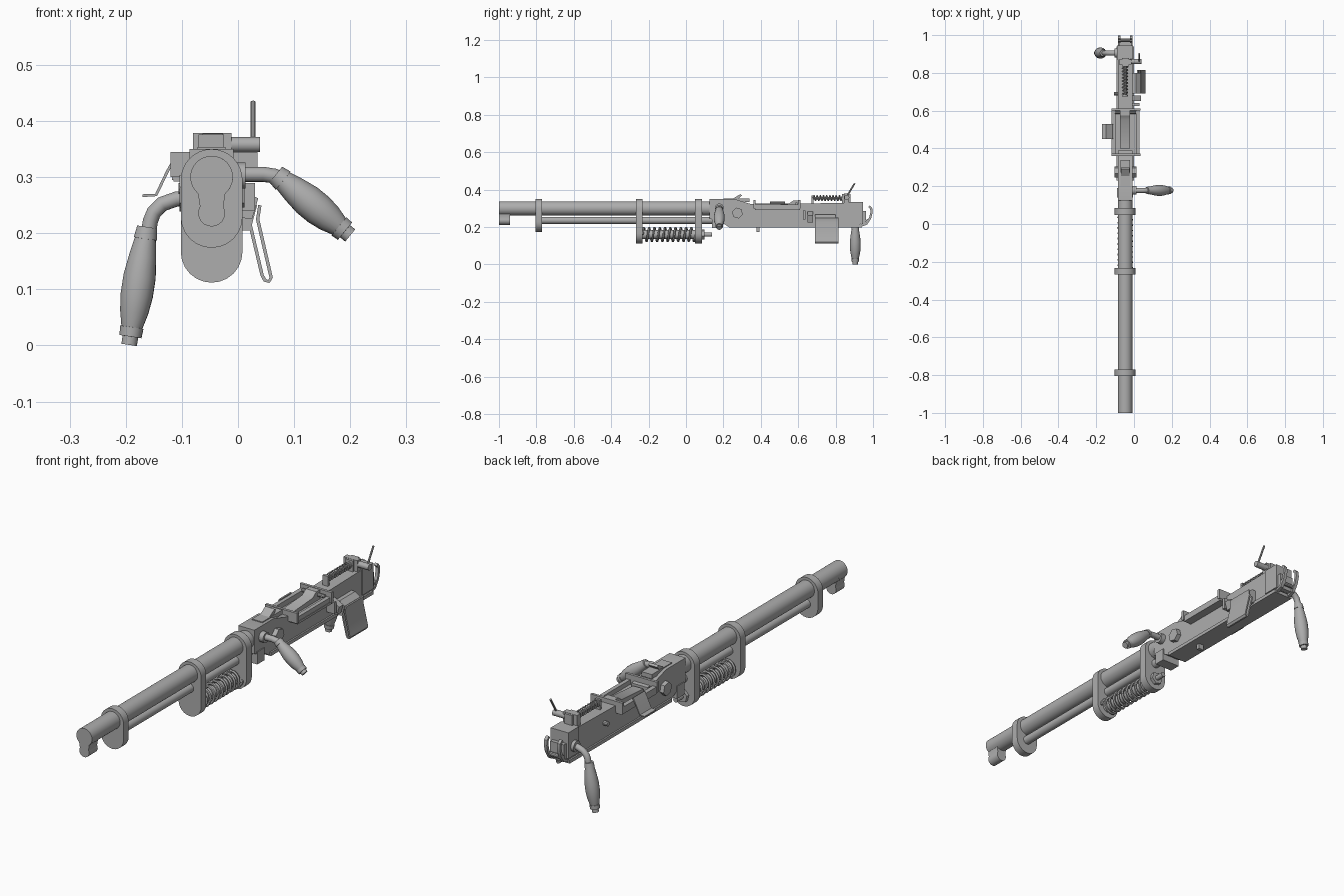
import bpy, bmesh, math
from mathutils import Vector

metal = bpy.data.materials.new("gunmetal_grey")
metal.diffuse_color = (0.42, 0.42, 0.42, 1)
CX = -0.047  # centre line of barrel and receiver


def finish(name, bm, smooth=True):
    bmesh.ops.recalc_face_normals(bm, faces=bm.faces)
    me = bpy.data.meshes.new(name)
    bm.to_mesh(me)
    bm.free()
    me.materials.append(metal)
    ob = bpy.data.objects.new(name, me)
    bpy.context.collection.objects.link(ob)
    if smooth:
        bpy.ops.object.select_all(action='DESELECT')
        ob.select_set(True)
        bpy.context.view_layer.objects.active = ob
        bpy.ops.object.shade_smooth_by_angle(angle=math.radians(35))
    return ob


def sweep(name, pts, radii, seg=16):
    """Round section carried along a path, with capped ends."""
    pts = [Vector(p) for p in pts]
    if not isinstance(radii, (list, tuple)):
        radii = [radii] * len(pts)
    bm = bmesh.new()
    rings, u = [], None
    for i, p in enumerate(pts):
        t = (pts[min(i + 1, len(pts) - 1)] - pts[max(i - 1, 0)]).normalized()
        u = t.orthogonal() if u is None else u - t * u.dot(t)
        u.normalize()
        v = t.cross(u)
        rings.append([bm.verts.new(p + radii[i] * (u * math.cos(a) + v * math.sin(a)))
                      for a in (2 * math.pi * k / seg for k in range(seg))])
    for a, b in zip(rings, rings[1:]):
        for k in range(seg):
            bm.faces.new((a[k], a[(k + 1) % seg], b[(k + 1) % seg], b[k]))
    bm.faces.new(rings[0])
    bm.faces.new(rings[-1])
    return finish(name, bm)


def prism(name, profile, axis, lo, hi):
    """Extrude an (x,z) profile along y, or a (y,z) profile along x."""
    bm = bmesh.new()
    def co(p, d):
        return (p[0], d, p[1]) if axis == 'y' else (d, p[0], p[1])
    a = [bm.verts.new(co(p, lo)) for p in profile]
    b = [bm.verts.new(co(p, hi)) for p in profile]
    n = len(a)
    bm.faces.new(a)
    bm.faces.new(b)
    for k in range(n):
        bm.faces.new((a[k], a[(k + 1) % n], b[(k + 1) % n], b[k]))
    return finish(name, bm)


def box(name, x0, x1, y0, y1, z0, z1):
    return prism(name, [(x0, z0), (x1, z0), (x1, z1), (x0, z1)], 'y', y0, y1)


def arc(cx, cz, r, a0, a1, n):
    return [(cx + r * math.cos(math.radians(a0 + (a1 - a0) * k / n)),
             cz + r * math.sin(math.radians(a0 + (a1 - a0) * k / n))) for k in range(n + 1)]


def ribbon(line, t):
    """Thin strip outline of thickness t following a line."""
    out, back = [], []
    for i, p in enumerate(line):
        a, b = line[max(i - 1, 0)], line[min(i + 1, len(line) - 1)]
        d = Vector((b[0] - a[0], b[1] - a[1])).normalized()
        out.append((p[0] - d.y * t / 2, p[1] + d.x * t / 2))
        back.append((p[0] + d.y * t / 2, p[1] - d.x * t / 2))
    return out + back[::-1]


def spring(name, x, z, r, y0, y1, turns, wire):
    n = turns * 14
    sweep(name, [(x + r * math.cos(2 * math.pi * k / 14), y0 + (y1 - y0) * k / n,
                  z + r * math.sin(2 * math.pi * k / 14)) for k in range(n + 1)], wire, 6)


# Barrel, lower tube and keyhole-shaped muzzle cap
sweep("barrel", [(CX, -0.99, 0.30), (CX, 0.14, 0.30)], 0.038, 28)
sweep("lower_tube", [(CX, -0.79, 0.236), (CX, 0.14, 0.236)], 0.019, 20)
prism("muzzle_cap", arc(CX, 0.30, 0.038, -50, 230, 24) + arc(CX, 0.236, 0.024, 150, 390, 14),
      'y', -1.0, -0.94)

# Barrel clamps
def clamp(name, y0, y1, low):
    top = arc(CX, 0.295, 0.055, 0, 180, 16)
    prism(name, top + arc(CX, low + 0.055, 0.055, 180, 360, 12), 'y', y0, y1)

clamp("front_clamp", -0.805, -0.77, 0.174)
clamp("middle_clamp", -0.267, -0.232, 0.112)
clamp("rear_clamp", 0.048, 0.085, 0.112)

# Recoil spring below the barrel
spring("recoil_spring", CX, 0.160, 0.036, -0.232, 0.05, 10, 0.006)
sweep("spring_core", [(CX, -0.24, 0.16), (CX, 0.06, 0.16)], 0.024)
sweep("spring_rod", [(CX, 0.06, 0.16), (CX, 0.14, 0.16)], 0.011)
sweep("spring_nut", [(CX, 0.085, 0.16), (CX, 0.10, 0.16)], 0.028, 6)

# Receiver with a recess for the feed tray
prism("receiver", [(0.125, 0.35), (0.26, 0.35), (0.34, 0.325), (0.39, 0.32), (0.39, 0.30),
                   (0.60, 0.30), (0.60, 0.325), (0.94, 0.332), (0.94, 0.222), (0.92, 0.208),
                   (0.23, 0.20), (0.19, 0.225), (0.125, 0.245)], 'x', -0.086, -0.008)
box("bottom_rail", -0.093, -0.001, 0.23, 0.94, 0.198, 0.213)
box("rear_block", -0.09, -0.004, 0.87, 0.945, 0.22, 0.334)
box("bottom_pin", -0.06, -0.035, 0.377, 0.392, 0.174, 0.205)
for x0, x1, side in ((-0.104, -0.085, "left"), (-0.009, 0.012, "right")):
    sweep(side + "_hex_bolt", [(x0, 0.275, 0.275), (x1, 0.275, 0.275)], 0.03, 6)
box("lower_front_lug", -0.09, -0.004, 0.14, 0.19, 0.195, 0.25)

# Folding front sight on the receiver top
prism("sight_ramp", [(0.23, 0.34), (0.29, 0.376), (0.30, 0.37), (0.27, 0.34)], 'x', -0.07, -0.025)
box("ramp_foot", -0.072, -0.022, 0.20, 0.34, 0.335, 0.354)

# Feed tray: floor, rims, end plates and the top pawl
box("tray_floor", -0.115, 0.03, 0.37, 0.61, 0.292, 0.302)
box("left_tray_rim", -0.118, -0.098, 0.37, 0.61, 0.295, 0.325)
box("right_tray_rim", 0.010, 0.028, 0.37, 0.61, 0.295, 0.322)
for y, n in ((0.36, "front"), (0.60, "rear")):
    box(n + "_tray_plate", -0.12, 0.035, y, y + 0.012, 0.30, 0.345)
prism("feed_pawl", [(0.40, 0.30), (0.40, 0.315), (0.55, 0.325), (0.575, 0.343), (0.605, 0.343),
                    (0.605, 0.30)], 'x', -0.073, -0.022)
sweep("pawl_pin", [(-0.10, 0.59, 0.325), (0.01, 0.59, 0.325)], 0.008, 10)
prism("feed_lip", ribbon([(-0.17, 0.267), (-0.146, 0.268), (-0.126, 0.31), (-0.112, 0.335)], 0.005),
      'y', 0.45, 0.53)

# Side fittings
box("side_catch", -0.01, 0.03, 0.625, 0.64, 0.24, 0.29)
prism("catch_block", [(-0.01, 0.23), (0.025, 0.225), (0.036, 0.262), (-0.01, 0.285)], 'y', 0.65, 0.68)
sweep("left_pin", [(-0.085, 0.69, 0.28), (-0.106, 0.69, 0.28)], 0.01, 10)

# Ejection chute: slanted folded plate with a wedge mount
prism("chute_mount", [(-0.01, 0.205), (0.022, 0.205), (0.034, 0.25), (0.01, 0.268), (-0.01, 0.268)],
      'y', 0.69, 0.80)
prism("chute", ribbon([(0.020, 0.222), (0.043, 0.125), (0.048, 0.116), (0.055, 0.114),
                       (0.059, 0.121), (0.057, 0.13), (0.035, 0.225), (0.039, 0.25)], 0.006),
      'y', 0.69, 0.815)

# Grips on bent pipes
def grip(name, a, b, y):
    a, b = Vector((a[0], y, a[1])), Vector((b[0], y, b[1]))
    prof = [(0, .014), (.07, .014), (.07, .02), (.15, .021), (.15, .019), (.28, .0255), (.42, .029),
            (.58, .029), (.75, .0245), (.9, .019), (.9, .021), (1, .018)]
    # hairline offset keeps the steps from sharing a point
    sweep(name, [b.lerp(a, t + 0.0005 * i) for i, (t, _) in enumerate(prof)], [r for _, r in prof], 18)

def pipe(name, pts, y):
    sweep(name, [(x, y, z) for x, z in pts], 0.0135, 14)

pipe("rear_grip_pipe", [(-0.08, 0.263), (-0.11, 0.261), (-0.135, 0.252), (-0.15, 0.237),
                        (-0.156, 0.222), (-0.16, 0.20)], 0.905)
grip("rear_grip", (-0.162, 0.21), (-0.194, 0.001), 0.905)
sweep("rear_grip_washer", [(-0.085, 0.905, 0.263), (-0.104, 0.905, 0.263)], 0.024)
pipe("front_grip_pipe", [(-0.01, 0.305), (0.045, 0.305), (0.065, 0.302), (0.085, 0.29)], 0.178)
grip("front_grip", (0.068, 0.304), (0.2, 0.196), 0.178)
sweep("front_grip_washer", [(-0.01, 0.178, 0.303), (0.013, 0.178, 0.303)], 0.023)

# Rear sight: mount, spring, cross cylinder and stem
box("sight_mount", -0.08, -0.012, 0.845, 0.87, 0.325, 0.379)
box("sight_hinge", -0.063, -0.027, 0.835, 0.88, 0.325, 0.378)
spring("sight_spring", CX, 0.355, 0.013, 0.68, 0.85, 10, 0.0035)
sweep("sight_rod", [(CX, 0.675, 0.355), (CX, 0.85, 0.355)], 0.007, 10)
box("sight_rod_stop", -0.06, -0.034, 0.672, 0.682, 0.32, 0.37)
sweep("sight_cylinder", [(-0.02, 0.86, 0.358), (0.039, 0.86, 0.358)], 0.0135)
sweep("sight_stem", [(0.027, 0.86, 0.365), (0.027, 0.902, 0.434)], 0.0045, 10)

# Curved rear hooks and back plate
hook = [(0.935, 0.208), (0.965, 0.218), (0.985, 0.25), (0.992, 0.28), (0.990, 0.30), (0.978, 0.312)]
for x, n in ((-0.086, "left"), (-0.022, "right")):
    prism(n + "_rear_hook", ribbon(hook, 0.012), 'x', x, x + 0.014)
box("back_plate", -0.08, -0.014, 0.94, 0.962, 0.215, 0.285)
sweep("rear_cross_pin", [(-0.086, 0.972, 0.235), (-0.008, 0.972, 0.235)], 0.009, 10)
